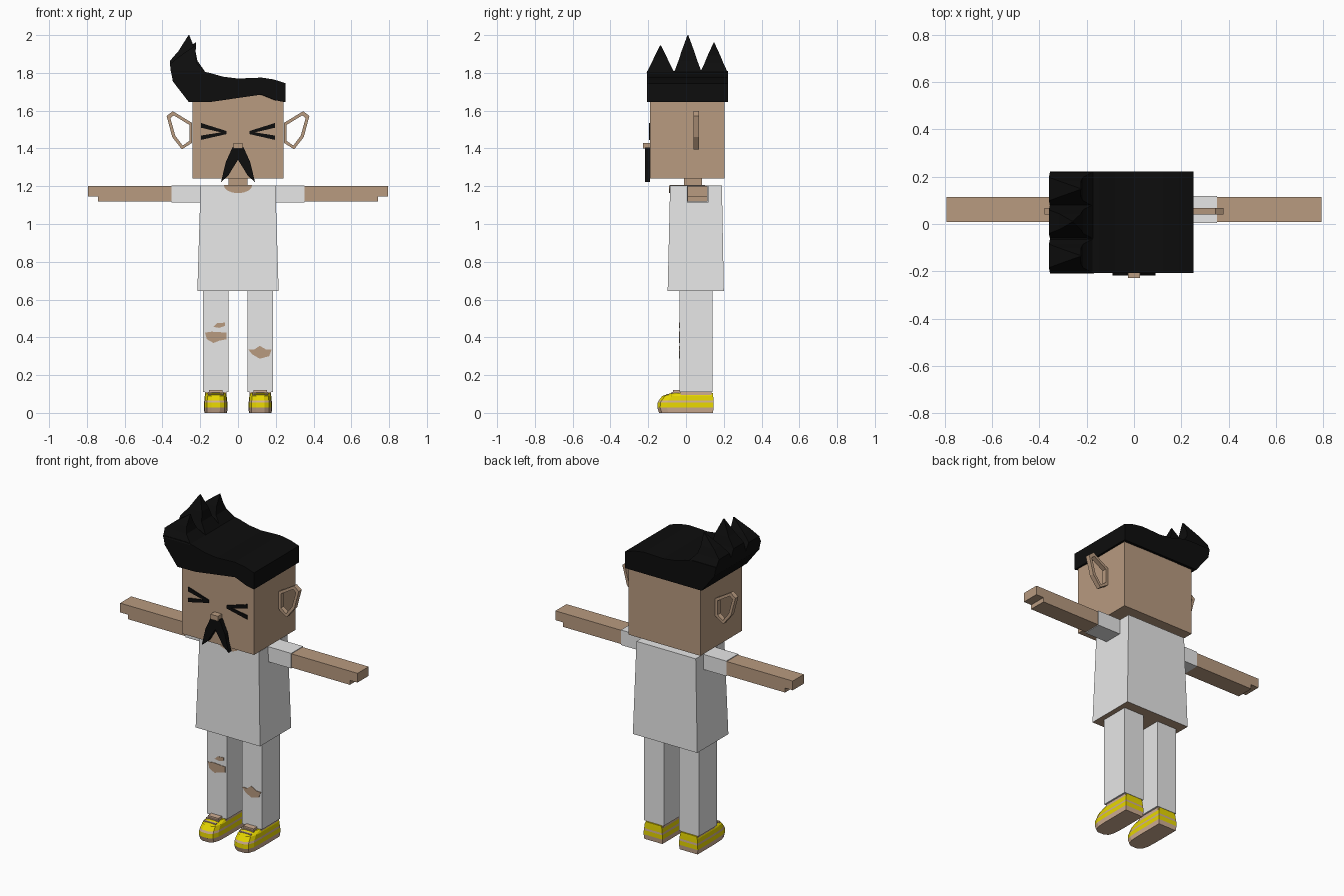
import bpy, bmesh, math

cube = bpy.data.objects.get("Cube")
if cube:
    bpy.data.objects.remove(cube, do_unlink=True)


def material(name, colour):
    m = bpy.data.materials.new(name)
    m.use_nodes = True
    rgba = (*colour, 1)
    m.diffuse_color = rgba
    bsdf = next(n for n in m.node_tree.nodes if n.type == 'BSDF_PRINCIPLED')
    bsdf.inputs["Base Color"].default_value = rgba
    bsdf.inputs["Roughness"].default_value = 0.9
    return m


skin = material("skin", (0.48, 0.325, 0.215))
cloth = material("pale_cloth", (0.8, 0.8, 0.8))
black = material("black_hair", (0.004, 0.004, 0.004))
yellow = material("shoe_yellow", (0.9, 0.76, 0.0))
tan = material("shoe_tan", (0.62, 0.42, 0.29))


def loft(name, rings, mats, layer_mats=None, closed=False):
    """Bridge equal rings of points; cap the ends, or join last to first."""
    bm = bmesh.new()
    loops = [[bm.verts.new(p) for p in ring] for ring in rings]
    n = len(loops[0])
    pairs = list(zip(loops, loops[1:] + loops[:1]))
    for k, (a, b) in enumerate(pairs if closed else pairs[:-1]):
        for i in range(n):
            j = (i + 1) % n
            f = bm.faces.new((a[i], a[j], b[j], b[i]))
            f.material_index = layer_mats[k] if layer_mats else 0
    if not closed:
        for k, loop in ((0, loops[0]), (-1, loops[-1])):
            f = bm.faces.new(loop)
            f.material_index = layer_mats[k] if layer_mats else 0
    bmesh.ops.triangulate(bm, faces=[f for f in bm.faces if len(f.verts) > 4])
    bmesh.ops.recalc_face_normals(bm, faces=bm.faces)
    me = bpy.data.meshes.new(name)
    bm.to_mesh(me)
    bm.free()
    for m in mats:
        me.materials.append(m)
    ob = bpy.data.objects.new(name, me)
    bpy.context.collection.objects.link(ob)
    return ob


def rect(x0, x1, y0, y1, z):
    return [(x0, y0, z), (x1, y0, z), (x1, y1, z), (x0, y1, z)]


def box(name, x, y, z, mat):
    return loft(name, [rect(*x, *y, z[0]), rect(*x, *y, z[1])], [mat])


def prism(name, outline, y0, y1, mat, s=1):
    """Extrude an x-z outline along y."""
    return loft(name, [[(s * x, y, z) for x, z in outline] for y in (y0, y1)], [mat])


# Head, neck and nose
box("head", (-0.24, 0.24), (-0.19, 0.205), (1.24, 1.69), skin)
box("neck", (-0.05, 0.05), (-0.01, 0.085), (1.19, 1.25), skin)
box("nose", (-0.025, 0.025), (-0.228, -0.185), (1.4, 1.43), skin)

# Hair: wavy top, arched fringe in front, level edge behind
top = [(-0.26, 1.645), (-0.345, 1.755), (-0.355, 1.81), (-0.2, 1.81), (-0.15, 1.8),
       (-0.08, 1.78), (0, 1.77), (0.125, 1.775), (0.19, 1.765), (0.252, 1.745)]
fringe = [(0.252, 1.645), (0.2, 1.655), (0.125, 1.685), (0, 1.685), (-0.14, 1.647)]
front = [(x, -0.207, z) for x, z in top + fringe]
back = [(x, 0.222, z) for x, z in top] + [(x, 0.222, 1.645) for x, z in fringe]
loft("hair", [front, back], [black])

# Three curved quiff spikes: height fraction, x range, half width
sections = [(0, -0.355, -0.17, 0.074), (0.32, -0.36, -0.215, 0.05),
            (0.58, -0.315, -0.225, 0.033)]
for i, (y, tip_x, tip_z) in enumerate([(-0.135, -0.225, 1.945), (0.01, -0.26, 2.0),
                                       (0.148, -0.225, 1.96)]):
    rings = [rect(a, b, y - w, y + w, 1.8 + f * (tip_z - 1.8)) for f, a, b, w in sections]
    rings.append(rect(tip_x - 0.002, tip_x + 0.002, y - 0.002, y + 0.002, tip_z))
    loft(f"hair_spike_{i + 1}", rings, [black])

# Shirt, with its underside showing skin
loft("shirt", [rect(-0.215, 0.215, -0.097, 0.2, 0.645),
               rect(-0.215, 0.215, -0.097, 0.2, 0.65),
               rect(-0.198, 0.198, -0.084, 0.19, 1.205)],
     [cloth, skin], [0, 0]).data.polygons
shirt = bpy.data.objects["shirt"].data
for p in shirt.polygons:
    if p.center.z < 0.646:
        p.material_index = 1

# Neckline: half disc on the chest
arc = [(0.075 * math.cos(math.pi * k / 8), 1.205 - 0.042 * math.sin(math.pi * k / 8))
       for k in range(9)]
prism("neckline", arc, -0.089, -0.082, skin)
box("neck_opening", (-0.075, 0.075), (-0.086, 0.1), (1.2, 1.207), skin)

# Moustache half and face strokes
moustache = [(0, 1.41), (0.03, 1.405), (0.045, 1.37), (0.064, 1.33), (0.07, 1.29),
             (0.09, 1.222), (0.052, 1.255), (0.025, 1.3), (0, 1.34)]
eye_strokes = {"upper": [(0.06, 1.478), (0.06, 1.492), (0.197, 1.535), (0.197, 1.51)],
               "lower": [(0.06, 1.476), (0.06, 1.49), (0.197, 1.468), (0.197, 1.445)]}
ear = [(0.243, 1.535), (0.345, 1.597), (0.378, 1.572), (0.348, 1.46),
       (0.297, 1.395), (0.243, 1.43)]
ear_hole = [(0.258, 1.525), (0.34, 1.575), (0.358, 1.56), (0.332, 1.467),
            (0.293, 1.415), (0.258, 1.44)]
# Shoe levels: height, toe y, half width, heel y
levels = [(0, -0.143, 0.06, 0.143), (0.028, -0.152, 0.063, 0.146),
          (0.054, -0.15, 0.062, 0.146), (0.066, -0.144, 0.06, 0.145),
          (0.09, -0.125, 0.058, 0.144), (0.106, -0.075, 0.052, 0.143)]

for s, side in ((1, "left"), (-1, "right")):
    prism(f"{side}_moustache", moustache, -0.218, -0.19, black, s)
    for part, pts in eye_strokes.items():
        prism(f"{side}_eye_{part}", pts, -0.197, -0.189, black, s)

    # Ear: open loop standing out sideways
    loft(f"{side}_ear", [[(s * x, y, z) for x, z in pts] for pts, y in
                         ((ear, 0.04), (ear, 0.068), (ear_hole, 0.068), (ear_hole, 0.04))],
         [skin], closed=True)

    # Sleeve, arm and thumb side of the hand
    box(f"{side}_sleeve", (s * 0.18, s * 0.352), (0.004, 0.118), (1.114, 1.205), cloth)
    arm = [(0.35, 1.118), (0.742, 1.118), (0.742, 1.145), (0.793, 1.145),
           (0.793, 1.201), (0.35, 1.201)]
    prism(f"{side}_arm", arm, 0.008, 0.114, skin, s)

    # Trouser leg and ankle
    box(f"{side}_leg", (s * 0.05, s * 0.184), (-0.035, 0.14), (0.11, 0.68), cloth)
    box(f"{side}_ankle", (s * 0.06, s * 0.174), (-0.028, 0.135), (0.09, 0.13), tan)

    # Shoe: striped layers with a rounded toe
    cx = s * 0.118
    rings = []
    for z, toe, w, heel in levels:
        half = [(w, heel), (w, -0.03), (w * 0.95, toe + 0.05), (w * 0.75, toe + 0.015),
                (w * 0.35, toe)]
        rings.append([(cx + x, y, z) for x, y in half]
                     + [(cx - x, y, z) for x, y in reversed(half)])
    loft(f"{side}_shoe", rings, [yellow, tan], [1, 0, 1, 0, 0])
    box(f"{side}_shoe_tongue", (cx - 0.035, cx + 0.035), (-0.07, -0.03), (0.095, 0.12), tan)
    for k in range(2):
        y = -0.103 + 0.025 * k
        z = 0.092 + 0.009 * k
        box(f"{side}_lace_{k + 1}", (cx - 0.04, cx + 0.04), (y, y + 0.012), (z, z + 0.009), tan)

# Torn knees
tears = {"right_knee_tear": [(-0.175, 0.425), (-0.14, 0.43), (-0.06, 0.425), (-0.06, 0.39),
                             (-0.1, 0.382), (-0.13, 0.37), (-0.165, 0.39)],
         "right_small_tear": [(-0.13, 0.455), (-0.11, 0.475), (-0.07, 0.478), (-0.07, 0.46),
                              (-0.1, 0.45)],
         "left_knee_tear": [(0.055, 0.335), (0.085, 0.335), (0.115, 0.355), (0.15, 0.335),
                            (0.178, 0.335), (0.165, 0.3), (0.115, 0.287), (0.075, 0.31)]}
for name, pts in tears.items():
    prism(name, pts, -0.038, -0.032, skin)
